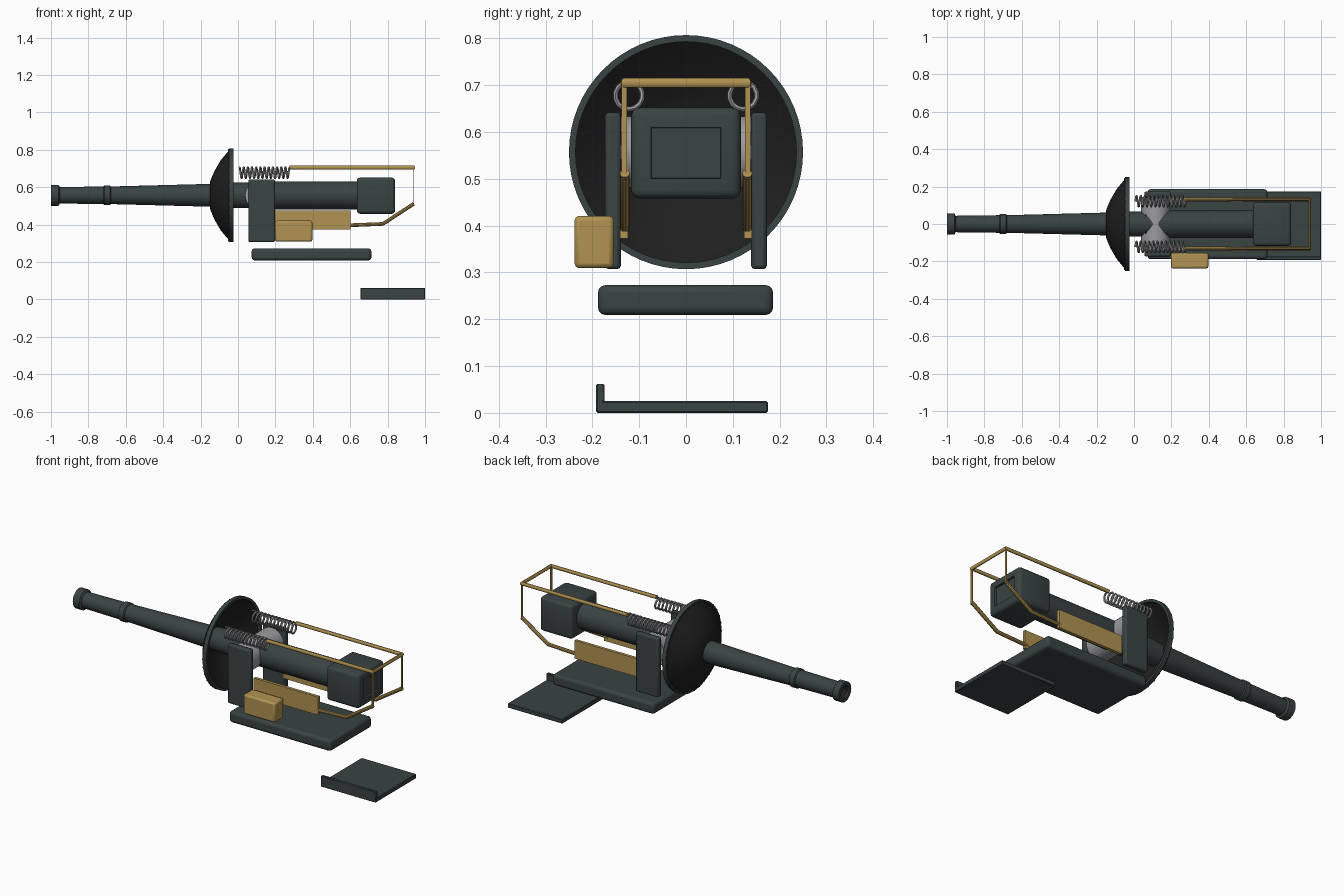
import bpy, bmesh, math
from mathutils import Matrix, Vector

if "Cube" in bpy.data.objects:
    bpy.data.objects.remove(bpy.data.objects["Cube"])

AXIS_Z = 0.557


def material(name, rgb):
    m = bpy.data.materials.new(name)
    m.diffuse_color = (*rgb, 1)
    m.use_nodes = True
    m.node_tree.nodes["Principled BSDF"].inputs["Base Color"].default_value = m.diffuse_color
    return m


GREEN = material("dark green grey", (0.042, 0.056, 0.056))
BLACK = material("near black", (0.014, 0.014, 0.014))
BRASS = material("brass", (0.44, 0.29, 0.085))
STEEL = material("steel", (0.33, 0.33, 0.35))


def smooth(ob, angle=35):
    bpy.ops.object.select_all(action='DESELECT')
    ob.select_set(True)
    bpy.context.view_layer.objects.active = ob
    bpy.ops.object.shade_smooth_by_angle(angle=math.radians(angle))


def finish(name, bm, mat):
    bmesh.ops.recalc_face_normals(bm, faces=bm.faces)
    me = bpy.data.meshes.new(name)
    bm.to_mesh(me)
    bm.free()
    me.materials.append(mat)
    ob = bpy.data.objects.new(name, me)
    bpy.context.collection.objects.link(ob)
    return ob


def box(name, x, y, z, mat, bevel=0.0, segments=2):
    """Box from (min, max) ranges with rounded edges."""
    bm = bmesh.new()
    bmesh.ops.create_cube(bm, size=1)
    for v in bm.verts:
        v.co = Vector([(r[0] + r[1]) / 2 + c * (r[1] - r[0])
                       for c, r in zip(v.co, (x, y, z))])
    ob = finish(name, bm, mat)
    if bevel:
        mod = ob.modifiers.new("rounding", 'BEVEL')
        mod.width, mod.segments = bevel, segments
        smooth(ob)
    return ob


def lathe(name, profile, mat, steps=40, closed=False):
    """Spin (x, radius) points around the gun axis."""
    bm = bmesh.new()
    vs = [bm.verts.new((x, 0, AXIS_Z + r)) for x, r in profile]
    es = [bm.edges.new(p) for p in zip(vs, vs[1:])]
    if closed:
        es.append(bm.edges.new((vs[-1], vs[0])))
    bmesh.ops.spin(bm, geom=vs + es, cent=(0, 0, AXIS_Z), axis=(1, 0, 0),
                   angle=2 * math.pi, steps=steps)
    bmesh.ops.remove_doubles(bm, verts=bm.verts, dist=1e-5)
    ob = finish(name, bm, mat)
    smooth(ob)
    return ob


def pipe(name, points, radius, mat, resolution=3):
    """Round tube along a path, turned into a mesh."""
    cu = bpy.data.curves.new(name, 'CURVE')
    cu.dimensions = '3D'
    cu.bevel_depth, cu.bevel_resolution, cu.use_fill_caps = radius, resolution, True
    sp = cu.splines.new('POLY')
    sp.points.add(len(points) - 1)
    for p, co in zip(sp.points, points):
        p.co = (*co, 1)
    cu.materials.append(mat)
    ob = bpy.data.objects.new(name, cu)
    bpy.context.collection.objects.link(ob)
    bpy.ops.object.select_all(action='DESELECT')
    ob.select_set(True)
    bpy.context.view_layer.objects.active = ob
    bpy.ops.object.convert(target='MESH')
    smooth(bpy.context.object)


# Barrel with hollow muzzle, collar and thick rear section
lathe("barrel", [(-0.9, 0), (-0.9, 0.034), (-1, 0.036), (-1, 0.056), (-0.96, 0.056),
                 (-0.953, 0.044), (-0.72, 0.047), (-0.715, 0.053), (-0.685, 0.053),
                 (-0.68, 0.047), (-0.15, 0.061), (-0.03, 0.067), (0.06, 0.068),
                 (0.06, 0.075), (0.65, 0.075), (0.65, 0)], GREEN)
lathe("bore", [(-0.902, 0), (-0.902, 0.033), (-0.995, 0.0345)], BLACK)

# Domed shield, hollow at the back, with a rim and bolts
lathe("shield_dome", [(-0.15, 0.058), (-0.15, 0.072), (-0.127, 0.128), (-0.092, 0.188),
                      (-0.045, 0.244), (-0.038, 0.238), (-0.084, 0.182),
                      (-0.119, 0.123), (-0.141, 0.07), (-0.141, 0.058)],
      BLACK, 48, True)
lathe("shield_rim", [(-0.048, 0.236), (-0.048, 0.25), (-0.025, 0.25), (-0.025, 0.236)],
      GREEN, 64, True)
bm = bmesh.new()
for i in range(32):
    a = 2 * math.pi * i / 32
    bmesh.ops.create_cube(bm, size=0.008, matrix=Matrix.Translation(
        (-0.049, 0.243 * math.sin(a), AXIS_Z + 0.243 * math.cos(a))))
finish("rim_bolts", bm, GREEN)

# Breech block with recessed rear panel
breech = box("breech", (0.635, 0.84), (-0.117, 0.117), (0.458, 0.652), GREEN)
bm = bmesh.new()
bm.from_mesh(breech.data)
bmesh.ops.bevel(bm, geom=bm.edges[:], offset=0.018, segments=3, profile=0.5,
                affect='EDGES')
rear = max(bm.faces, key=lambda f: f.normal.x * f.calc_area())
bmesh.ops.inset_region(bm, faces=[rear], thickness=0.035)
bmesh.ops.inset_region(bm, faces=[rear], thickness=0.001, depth=-0.012)
bm.to_mesh(breech.data)
bm.free()
smooth(breech)

# Trunnion running across the barrel
bm = bmesh.new()
bmesh.ops.create_cone(bm, cap_ends=True, segments=40, radius1=0.0765, radius2=0.0765,
                      depth=0.29, matrix=Matrix.Translation((0.115, 0, AXIS_Z))
                      @ Matrix.Rotation(math.pi / 2, 4, 'X'))
smooth(finish("trunnion", bm, STEEL))

# Parts repeated on both sides
for side, s in (("right", -1), ("left", 1)):
    def span(a, b):
        return tuple(sorted((s * a, s * b)))

    box(side + "_cheek_plate", (0.055, 0.197), span(0.139, 0.173), (0.307, 0.642),
        GREEN, 0.008)
    box(side + "_brass_plate", (0.197, 0.602), span(0.124, 0.141), (0.373, 0.476), BRASS)

    turns, n = 12, 14
    pipe(side + "_spring",
         [(0.008 + 0.268 * i / (turns * n),
           s * 0.122 + 0.029 * math.sin(2 * math.pi * i / n),
           0.678 + 0.029 * math.cos(2 * math.pi * i / n))
          for i in range(turns * n + 1)], 0.0055, STEEL, 1)

    pipe(side + "_lower_rail", [(0.58, s * 0.131, 0.396), (0.775, s * 0.131, 0.404),
                                (0.94, s * 0.131, 0.512)], 0.0105, BRASS)
    box(side + "_rear_strip", (0.937, 0.942), span(0.126, 0.138), (0.5, 0.705), BRASS)

# Upper guard rail
pipe("upper_rail", [(0.275, -0.131, 0.705), (0.94, -0.131, 0.705),
                    (0.94, 0.131, 0.705), (0.275, 0.131, 0.705)], 0.0105, BRASS)

# Sight box on the right side
box("sight_box", (0.198, 0.397), (-0.238, -0.154), (0.309, 0.421), BRASS, 0.01)

# Base slab and separate low step with a lip
box("base_slab", (0.073, 0.713), (-0.188, 0.186), (0.209, 0.273), GREEN, 0.016, 3)
box("step_tray", (0.655, 1.0), (-0.192, 0.175), (0, 0.025), GREEN, 0.003, 1)
box("step_lip", (0.655, 1.0), (-0.192, -0.174), (0.01, 0.062), GREEN, 0.003, 1)
